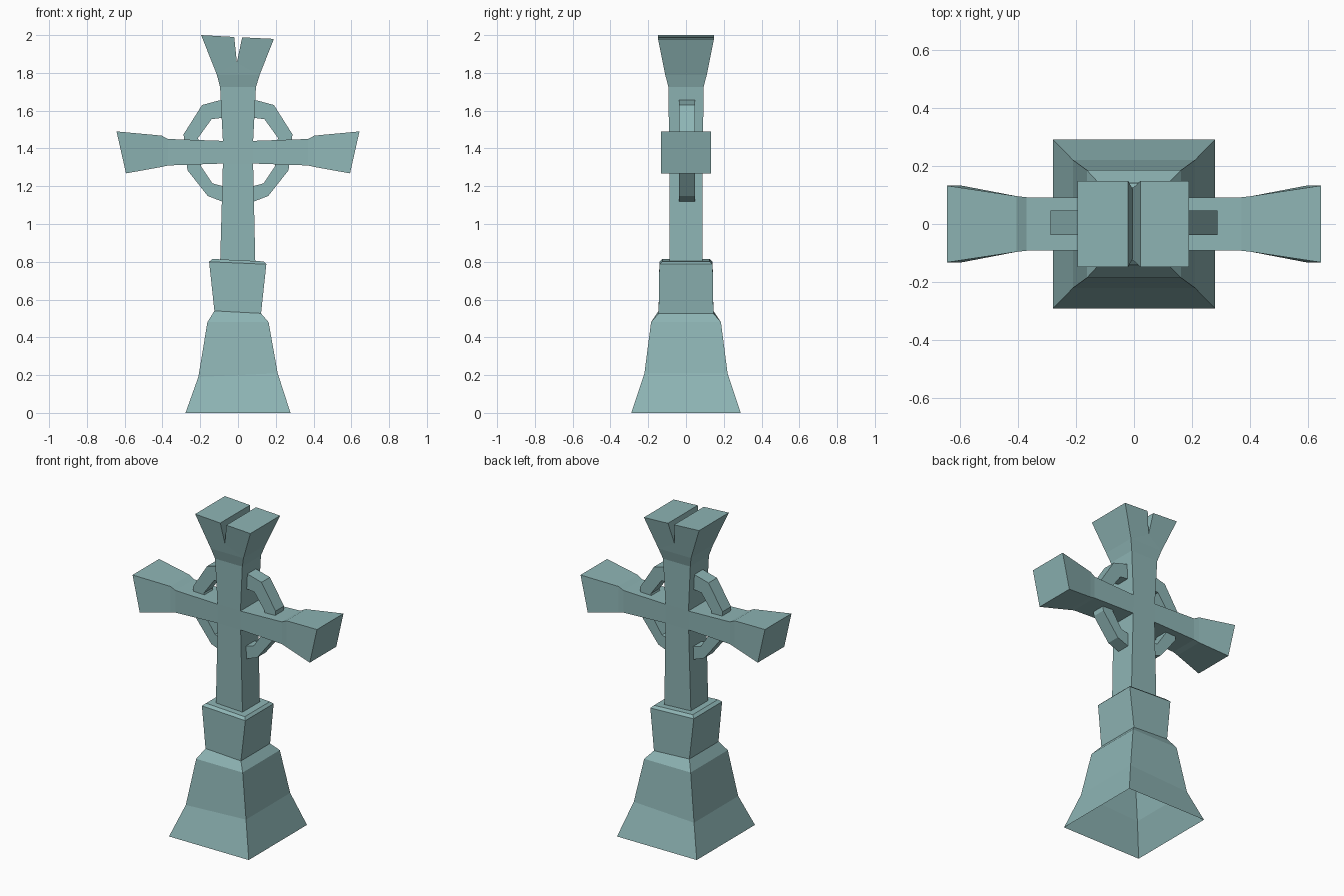
import bpy, bmesh

if "Cube" in bpy.data.objects:
    bpy.data.objects.remove(bpy.data.objects["Cube"])

# Weathered blue-green stone
stone = bpy.data.materials.new("stone")
stone.diffuse_color = (.27, .46, .46, 1)
stone.use_nodes = True
stone.node_tree.nodes["Principled BSDF"].inputs["Base Color"].default_value = stone.diffuse_color


def finish(name, bm):
    bmesh.ops.recalc_face_normals(bm, faces=bm.faces)
    me = bpy.data.meshes.new(name)
    bm.to_mesh(me)
    bm.free()
    me.materials.append(stone)
    ob = bpy.data.objects.new(name, me)
    bpy.context.collection.objects.link(ob)
    return ob


def slab(name, pts, cells, y0=0.0):
    """Front and back faces from (x, z, half depth) points, walls on open edges."""
    bm = bmesh.new()
    front = [bm.verts.new((x, y0 - d, z)) for x, z, d in pts]
    back = [bm.verts.new((x, y0 + d, z)) for x, z, d in pts]
    edges = [(c[i], c[(i + 1) % len(c)]) for c in cells for i in range(len(c))]
    for c in cells:
        bm.faces.new([front[i] for i in c])
        bm.faces.new([back[i] for i in reversed(c)])
    for a, b in edges:
        if (b, a) not in edges:
            bm.faces.new((front[b], front[a], back[a], back[b]))
    return finish(name, bm)


# Stepped pedestal, open underneath: left x, left z, right x, right z, half depth
sections = [(-.278, 0, .278, 0, .29), (-.21, .19, .21, .21, .22),
            (-.162, .48, .162, .48, .185), (-.125, .54, .122, .527, .145),
            (-.153, .80, .15, .787, .141), (-.135, .815, .135, .802, .125)]
bm = bmesh.new()
rings = [[bm.verts.new(p) for p in ((xl, -d, zl), (xr, -d, zr), (xr, d, zr), (xl, d, zl))]
         for xl, zl, xr, zr, d in sections]
for lo, hi in zip(rings, rings[1:]):
    for i in range(4):
        j = (i + 1) % 4
        bm.faces.new((lo[i], lo[j], hi[j], hi[i]))
bm.faces.new(rings[-1])
finish("pedestal", bm)

# Cross: shaft rows from bottom to top, then the notched head
rows = [(-.095, .092, .78, .086), (-.08, .08, 1.32, .088), (-.08, .08, 1.44, .09),
        (-.095, .095, 1.725, .093), (-.112, .115, 1.79, .11)]
pts, cells = [], []
for xl, xr, z, d in rows:
    pts += [(xl, z, d), (xr, z, d)]
for i in range(0, 8, 2):
    cells.append((i, i + 1, i + 3, i + 2))
n = len(pts)
pts += [(-.195, 2.0, .148), (-.02, 1.99, .148), (-.006, 1.855, .122),
        (.022, 1.988, .148), (.19, 1.98, .148)]
cells += [(8, n + 2, n + 1, n), (8, 9, n + 2), (9, n + 4, n + 3, n + 2)]

# Flared arms grow from the centre square on both sides
arm = [((.37, 1.31), (.37, 1.45), .092), ((.405, 1.302), (.405, 1.468), .096),
       ((.593, 1.268), (.643, 1.49), .132)]
for side, lo, hi in ((1, 3, 5), (-1, 2, 4)):
    for (xa, za), (xb, zb), d in arm:
        k = len(pts)
        pts += [(side * xa, za, d), (side * xb, zb, d)]
        cell = (lo, k, k + 1, hi)
        cells.append(cell if side > 0 else cell[::-1])
        lo, hi = k, k + 1
slab("cross", pts, cells)

# Angular ring segments in the four corners: outer and inner point pairs
upper = [((.06, 1.665), (.06, 1.565)), ((.19, 1.63), (.14, 1.555)),
         ((.288, 1.475), (.212, 1.455)), ((.283, 1.42), (.20, 1.42))]
lower = [((.06, 1.11), (.06, 1.195)), ((.16, 1.148), (.135, 1.215)),
         ((.268, 1.285), (.195, 1.305)), ((.272, 1.33), (.20, 1.33))]
for label, path in (("upper", upper), ("lower", lower)):
    for side, sname in ((1, "right"), (-1, "left")):
        p = [(side * x, z, .042) for pair in path for x, z in pair]
        c = [(i, i + 1, i + 3, i + 2) for i in range(0, 6, 2)]
        slab(f"ring_{label}_{sname}", p, c, .005)
